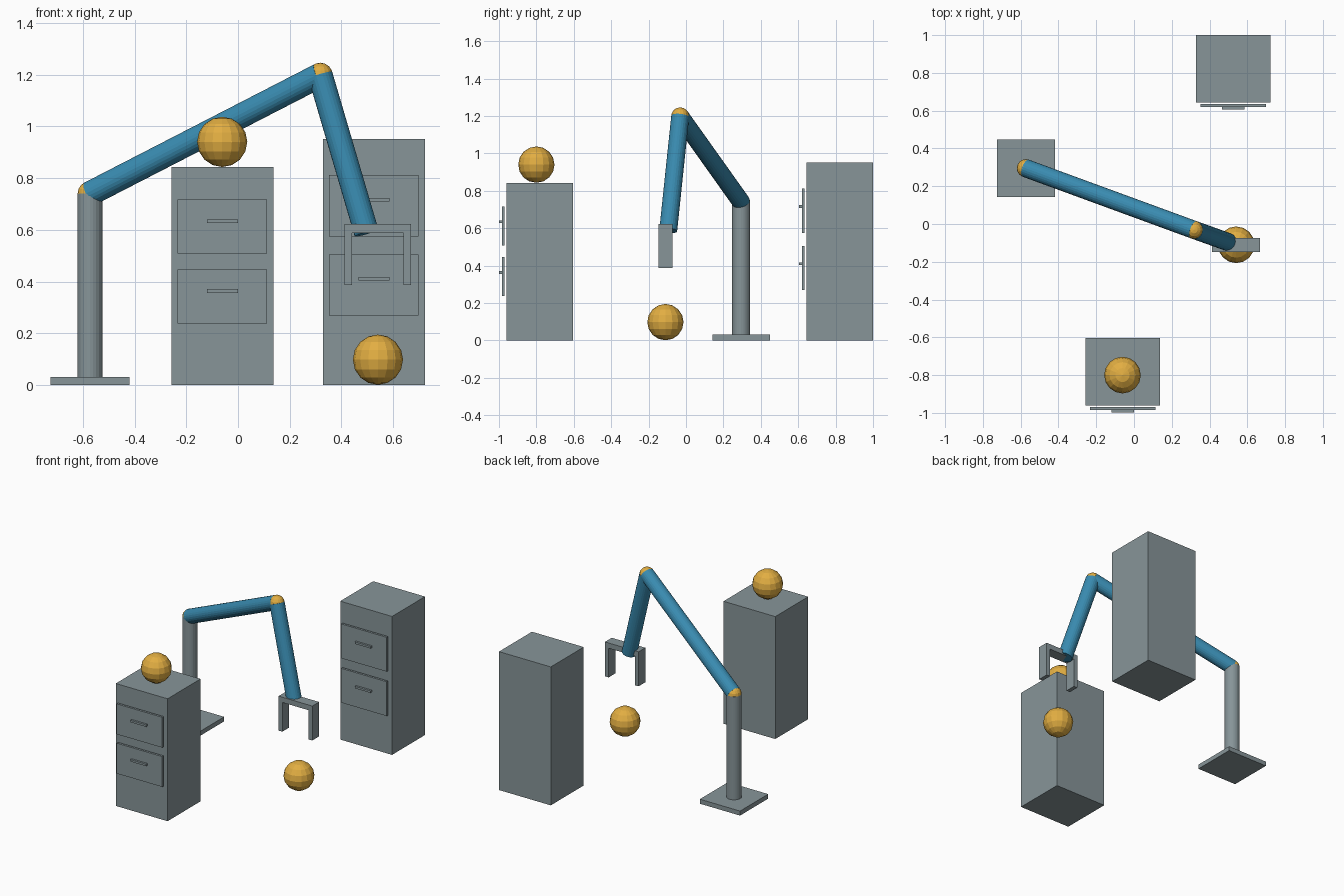
import bpy
from mathutils import Vector

if "Cube" in bpy.data.objects:
    bpy.data.objects.remove(bpy.data.objects["Cube"])


def make_material(name, srgb):
    m = bpy.data.materials.new(name)
    lin = [((c / 255 + 0.055) / 1.055) ** 2.4 for c in srgb]
    m.diffuse_color = (*lin, 1)
    m.use_nodes = True
    m.node_tree.nodes["Principled BSDF"].inputs["Base Color"].default_value = m.diffuse_color
    return m


GRAY = make_material("steel gray", (135, 149, 153))
BLUE = make_material("arm blue", (57, 139, 176))
GOLD = make_material("gold", (226, 174, 66))


def finish(name, mat):
    ob = bpy.context.object
    ob.name = name
    ob.data.materials.append(mat)
    return ob


def box(name, x, y, z, mat=GRAY):
    """Box from (min, max) pairs on each axis."""
    bpy.ops.mesh.primitive_cube_add(size=1, location=[(a + b) / 2 for a, b in (x, y, z)])
    ob = finish(name, mat)
    ob.scale = [b - a for a, b in (x, y, z)]
    return ob


def rod(name, start, end, radius, mat):
    """Cylinder between two points."""
    a, b = Vector(start), Vector(end)
    bpy.ops.mesh.primitive_cylinder_add(vertices=24, radius=radius, depth=(b - a).length,
                                        location=(a + b) / 2)
    ob = finish(name, mat)
    ob.rotation_euler = (b - a).to_track_quat('Z', 'Y').to_euler()
    return ob


def ball(name, center, radius):
    bpy.ops.mesh.primitive_uv_sphere_add(segments=16, ring_count=8, radius=radius, location=center)
    return finish(name, GOLD)


def cabinet(name, cx, front, height):
    """Two-drawer cabinet whose body front lies at y = front."""
    box(name + "_body", (cx - 0.197, cx + 0.197), (front, front + 0.358), (0, height))
    for label, mid in (("lower", 0.407), ("upper", 0.728)):
        z = mid * height
        half = 0.124 * height
        box(f"{name}_{label}_drawer", (cx - 0.173, cx + 0.173),
            (front - 0.024, front - 0.009), (z - half, z + half))
        hz = z + 0.0245 * height
        box(f"{name}_{label}_handle", (cx - 0.06, cx + 0.06),
            (front - 0.038, front - 0.022), (hz - 0.007, hz + 0.007))


# Arm: base plate, column, two links and their joints
R = 0.048
shoulder = (-0.572, 0.295, 0.74)
elbow = (0.318, -0.031, 1.198)
wrist = (0.497, -0.095, 0.588)
box("base_plate", (-0.725, -0.419), (0.142, 0.448), (0, 0.031))
rod("column", (-0.572, 0.295, 0.031), shoulder, R, GRAY)
ball("shoulder_joint", shoulder, R)
rod("upper_arm", shoulder, elbow, R, BLUE)
ball("elbow_joint", elbow, R)
rod("lower_arm", elbow, wrist, R, BLUE)

# Gripper: crossbar with two fingers
GY = (-0.147, -0.073)
box("gripper_bar", (0.412, 0.668), GY, (0.587, 0.623))
for side, s in (("left", -1), ("right", 1)):
    box(f"{side}_finger", sorted((0.54 + s * 0.1, 0.54 + s * 0.128)), GY, (0.386, 0.587))

# Cabinets and loose balls
cabinet("front_cabinet", -0.06, -0.961, 0.842)
cabinet("rear_cabinet", 0.525, 0.643, 0.952)
ball("cabinet_ball", (-0.061, -0.8, 0.94), 0.097)
ball("floor_ball", (0.541, -0.11, 0.098), 0.097)
